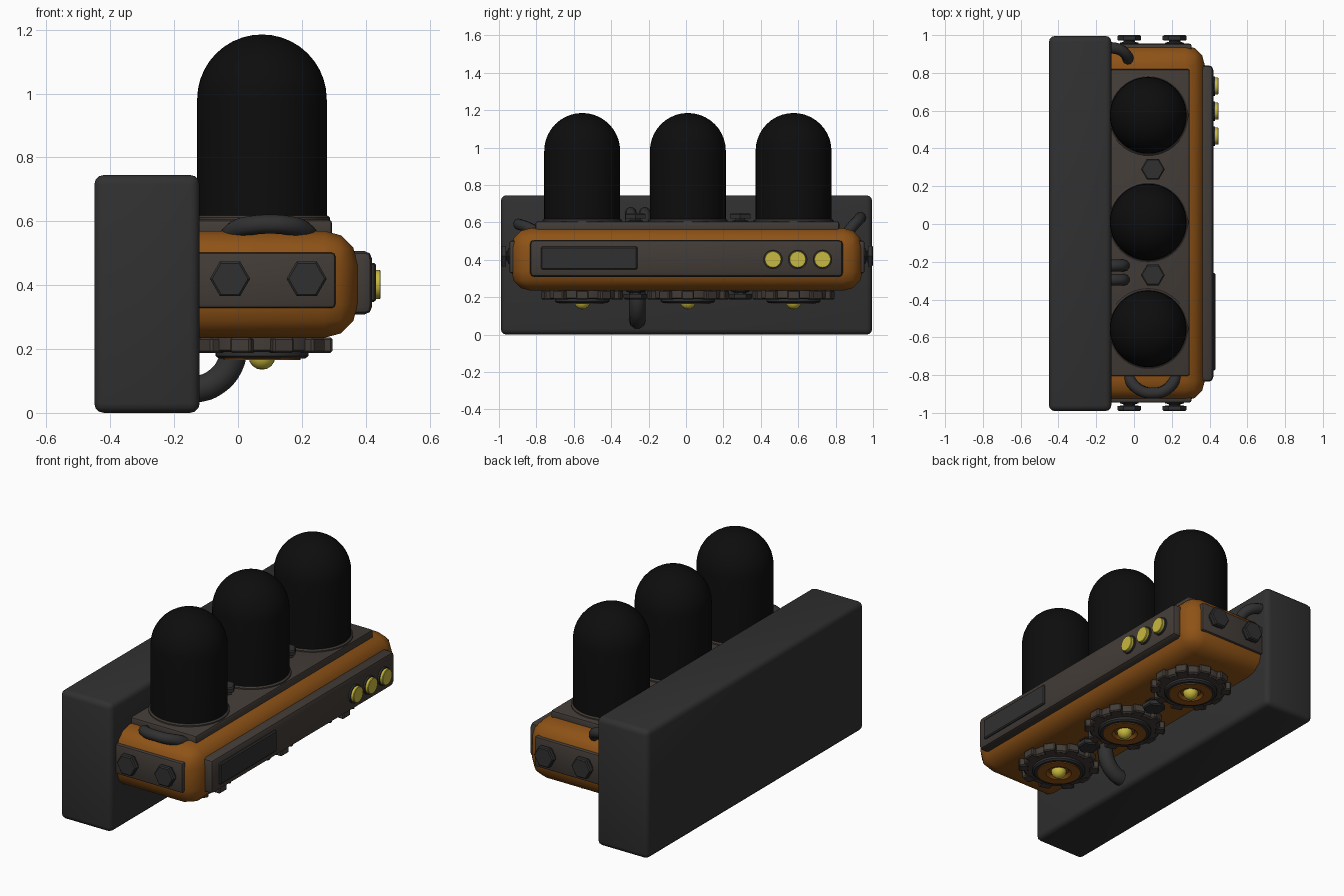
import bpy, bmesh, math
from mathutils import Vector, Matrix

if "Cube" in bpy.data.objects:
    bpy.data.objects.remove(bpy.data.objects["Cube"])


def mat(name, r, g, b):
    m = bpy.data.materials.new(name)
    m.diffuse_color = (r, g, b, 1)
    m.use_nodes = True
    m.node_tree.nodes["Principled BSDF"].inputs["Base Color"].default_value = m.diffuse_color
    return m


ORANGE = mat("orange_paint", 0.27, 0.085, 0.008)
BROWN = mat("brown_metal", 0.055, 0.045, 0.038)
DARK = mat("dark_metal", 0.03, 0.03, 0.031)
BLACK = mat("black_glass", 0.004, 0.004, 0.004)
YELLOW = mat("yellow_light", 0.58, 0.48, 0.05)


def finish(ob, m, angle=35):
    ob.data.materials.append(m)
    bpy.ops.object.select_all(action='DESELECT')
    ob.select_set(True)
    bpy.context.view_layer.objects.active = ob
    bpy.ops.object.shade_smooth_by_angle(angle=math.radians(angle))
    return ob


def from_bmesh(name, bm, m):
    bmesh.ops.recalc_face_normals(bm, faces=bm.faces)
    me = bpy.data.meshes.new(name)
    bm.to_mesh(me)
    bm.free()
    ob = bpy.data.objects.new(name, me)
    bpy.context.collection.objects.link(ob)
    return finish(ob, m)


def box(name, x, y, z, m, bevel=0.0, segments=2):
    """Bevelled box from three (min, max) ranges."""
    bm = bmesh.new()
    bmesh.ops.create_cube(bm, size=1)
    for v in bm.verts:
        v.co = Vector([(r[0] + r[1]) / 2 + c * (r[1] - r[0])
                       for r, c in zip((x, y, z), v.co)])
    if bevel:
        bmesh.ops.bevel(bm, geom=bm.edges[:], offset=bevel, segments=segments,
                        profile=0.5, affect='EDGES')
    return from_bmesh(name, bm, m)


def lathe(name, profile, loc, axis, m, n=32, turn=0.0):
    """Revolve (radius, height) points about an axis."""
    bm = bmesh.new()
    rings = []
    for r, h in profile:
        if r == 0:
            rings.append([bm.verts.new((0, 0, h))])
        else:
            rings.append([bm.verts.new((r * math.cos(turn + math.tau * i / n),
                                        r * math.sin(turn + math.tau * i / n), h))
                          for i in range(n)])
    for a, b in zip(rings, rings[1:]):
        for i in range(n):
            j = (i + 1) % n
            if len(a) == 1:
                bm.faces.new((a[0], b[i], b[j]))
            elif len(b) == 1:
                bm.faces.new((a[i], a[j], b[0]))
            else:
                bm.faces.new((a[i], a[j], b[j], b[i]))
    q = Vector((0, 0, 1)).rotation_difference(Vector(axis)).to_matrix().to_4x4()
    bm.transform(Matrix.Translation(loc) @ q)
    return from_bmesh(name, bm, m)


def bolt(name, loc, axis, turn=0.0):
    """Hexagonal head on a narrow neck with a flared foot."""
    profile = [(0, 0), (0.05, 0), (0.05, 0.008), (0.03, 0.014), (0.03, 0.02),
               (0.063, 0.022), (0.063, 0.043), (0.056, 0.049), (0, 0.049)]
    lathe(name, profile, loc, axis, DARK, 6, turn)


def pipe(name, points, radius):
    """Round tube along a smooth path."""
    cu = bpy.data.curves.new(name, 'CURVE')
    cu.dimensions = '3D'
    cu.bevel_depth = radius
    cu.bevel_resolution = 3
    cu.resolution_u = 8
    cu.use_fill_caps = True
    sp = cu.splines.new('BEZIER')
    sp.bezier_points.add(len(points) - 1)
    for p, co in zip(sp.bezier_points, points):
        p.co = co
        p.handle_left_type = p.handle_right_type = 'AUTO'
    ob = bpy.data.objects.new(name, cu)
    bpy.context.collection.objects.link(ob)
    bpy.ops.object.select_all(action='DESELECT')
    ob.select_set(True)
    bpy.context.view_layer.objects.active = ob
    bpy.ops.object.convert(target='MESH')
    finish(bpy.context.view_layer.objects.active, DARK, 50)


# Wall block and main housing
box("back_block", (-0.45, -0.12), (-0.99, 0.995), (0, 0.745), DARK, 0.03, 3)
box("housing", (-0.28, 0.375), (-0.935, 0.945), (0.235, 0.57), ORANGE, 0.105, 3)

# Cover plates on the top, ends and long side
box("top_plate", (-0.15, 0.295), (-0.805, 0.82), (0.54, 0.605), BROWN, 0.012)
for s, face in ((-1, -0.945), (1, 0.955)):
    box("end_plate", (-0.15, 0.305), sorted((face, face - s * 0.06)),
        (0.328, 0.502), BROWN, 0.012)
    for x in (-0.025, 0.215):
        bolt("end_bolt", (x, face - s * 0.004, 0.42), (0, s, 0))
box("side_plate", (0.33, 0.42), (-0.835, 0.84), (0.308, 0.507), BROWN, 0.025, 2)
box("side_panel", (0.40, 0.432), (-0.775, -0.26), (0.348, 0.47), DARK, 0.006, 1)

# Indicator lights
for y in (0.465, 0.597, 0.73):
    lathe("light_rim", [(0, 0), (0.052, 0), (0.052, 0.02), (0, 0.02)],
          (0.41, y, 0.402), (1, 0, 0), DARK)
    lathe("indicator_light", [(0, 0), (0.045, 0), (0.045, 0.029), (0.042, 0.032), (0, 0.032)],
          (0.415, y, 0.402), (1, 0, 0), YELLOW)

# Domes with the geared emitters below them
R, X = 0.203, 0.075
dome = [(0, 0.58), (R, 0.58), (R, 0.98)]
dome += [(R * math.cos(a * math.pi / 20), 0.982 + R * math.sin(a * math.pi / 20))
         for a in range(1, 10)] + [(0, 0.982 + R)]
for y in (0.575, 0.01, -0.555):
    lathe("dome", dome, (X, y, 0), (0, 0, 1), BLACK, 48)
    lathe("dome_collar", [(0, 0.59), (0.213, 0.59), (0.213, 0.612), (0.205, 0.618), (0, 0.618)],
          (X, y, 0), (0, 0, 1), BROWN, 48)
    lathe("gear_ring", [(0.12, 0.25), (0.195, 0.25), (0.195, 0.197), (0.185, 0.19),
                        (0.12, 0.19), (0.12, 0.25)], (X, y, 0), (0, 0, 1), BROWN, 40)
    for i in range(10):
        tooth = box("gear_tooth", (0.165, 0.221), (-0.034, 0.034), (0.188, 0.236), BROWN, 0.006, 1)
        tooth.location = (X, y, 0)
        tooth.rotation_euler.z = math.tau * i / 10
    lathe("emitter_rim", [(0.11, 0.2), (0.145, 0.2), (0.145, 0.178), (0.135, 0.17),
                          (0.115, 0.17), (0.11, 0.2)], (X, y, 0), (0, 0, 1), DARK, 40)
    lathe("emitter_disc", [(0, 0.22), (0.12, 0.22), (0.12, 0.165), (0.07, 0.165),
                           (0.055, 0.18), (0, 0.18)], (X, y, 0), (0, 0, 1), ORANGE, 40)
    bulb = [(0.042 * math.sin(a * math.pi / 8), 0.177 - 0.042 * math.cos(a * math.pi / 8))
            for a in range(1, 8)]
    lathe("emitter_bulb", [(0, 0.135)] + bulb + [(0, 0.219)], (X, y, 0), (0, 0, 1), YELLOW, 20)

# Bolts between the domes, above and below
for y in (0.29, -0.27):
    bolt("top_bolt", (0.1, y, 0.6), (0, 0, 1))
    bolt("bottom_bolt", (0.1, y, 0.238), (0, 0, -1))

# Hoses and end handle
for y in (-0.22, -0.295):
    pipe("top_hose", [(-0.15, y, 0.65), (-0.09, y, 0.645), (-0.058, y, 0.62), (-0.055, y, 0.57)], 0.031)
pipe("bottom_hose", [(-0.15, -0.26, 0.07), (-0.08, -0.26, 0.09), (-0.025, -0.26, 0.15),
                     (-0.01, -0.26, 0.26)], 0.044)
pipe("rear_hose", [(-0.15, 0.935, 0.63), (-0.08, 0.925, 0.615), (-0.04, 0.895, 0.585),
                   (-0.03, 0.86, 0.54)], 0.03)
pipe("end_handle", [(-0.03, -0.80, 0.55), (-0.005, -0.85, 0.575), (0.05, -0.888, 0.588),
                    (0.1, -0.895, 0.591), (0.15, -0.888, 0.588), (0.2, -0.85, 0.575),
                    (0.225, -0.80, 0.55)], 0.03)
